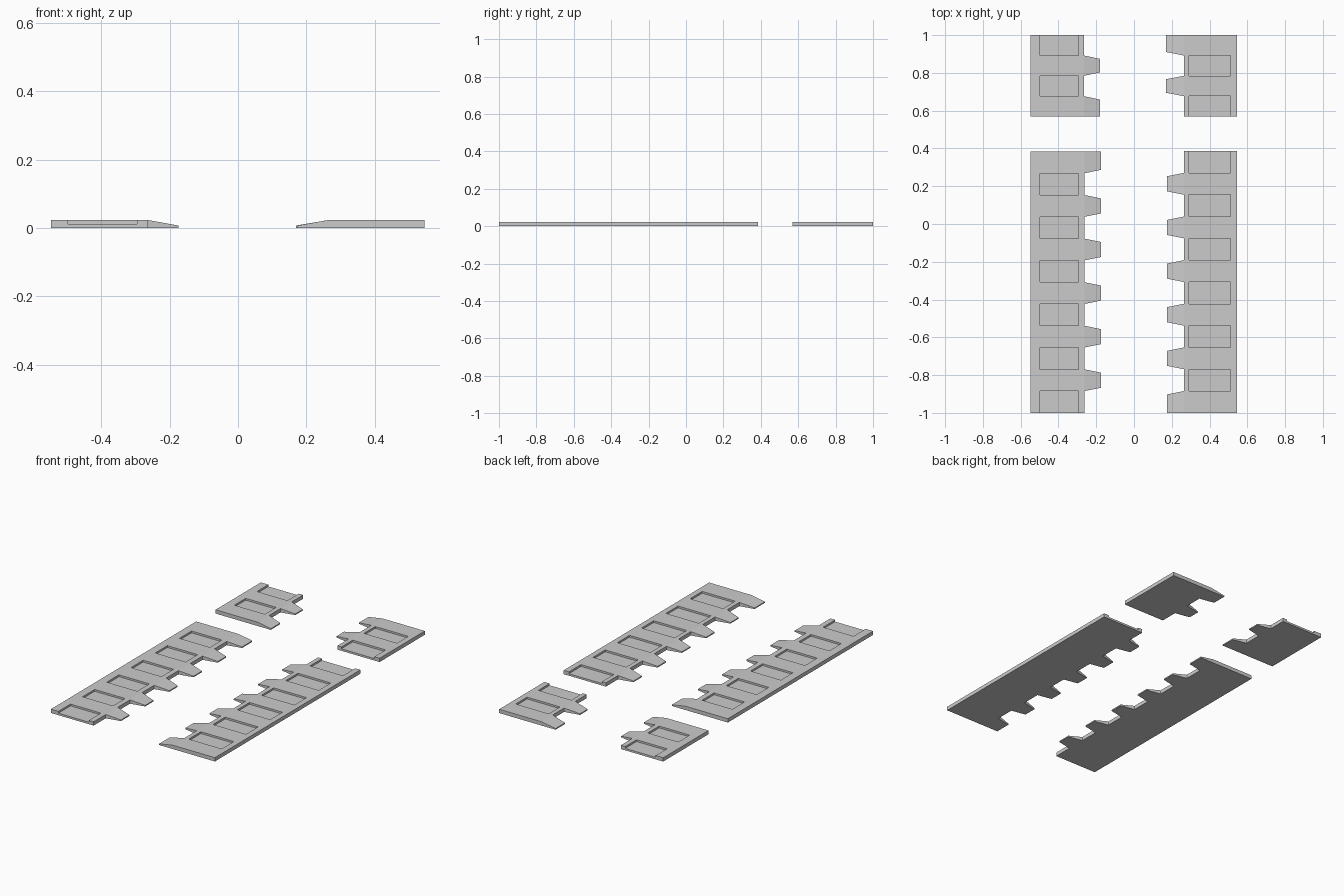
import bpy, bmesh
from mathutils import Matrix

if "Cube" in bpy.data.objects:
    bpy.data.objects.remove(bpy.data.objects["Cube"])

TOP, TIP_Z, FLOOR, TAPER = 0.023, 0.007, 0.012, 0.018


def link(name, bm):
    bmesh.ops.recalc_face_normals(bm, faces=bm.faces)
    me = bpy.data.meshes.new(name)
    bm.to_mesh(me)
    bm.free()
    ob = bpy.data.objects.new(name, me)
    bpy.context.collection.objects.link(ob)
    return ob


def plate(name, y0, y1, cells, first_tooth, outer, root, tip, pocket):
    """Plate split into equal cells along y, alternating teeth and pockets."""
    ys = [y0 + (y1 - y0) * i / cells for i in range(cells + 1)]
    ys = [round(y, 5) for y in ys]

    # flat outline: body face plus tapered teeth sharing its edge
    bm = bmesh.new()
    edge = [bm.verts.new((root, y, 0)) for y in ys]
    a, b = bm.verts.new((outer, y1, 0)), bm.verts.new((outer, y0, 0))
    bm.faces.new(edge + [a, b])
    for i in range(first_tooth, cells, 2):
        lo = ys[i] + (TAPER if i > 0 else 0)
        hi = ys[i + 1] - (TAPER if i < cells - 1 else 0)
        t0, t1 = bm.verts.new((tip, lo, 0)), bm.verts.new((tip, hi, 0))
        bm.faces.new((edge[i], t0, t1, edge[i + 1]))

    # raise the top, with the teeth sloping down to their tips
    res = bmesh.ops.extrude_face_region(bm, geom=bm.faces[:], use_keep_orig=True)
    for v in res["geom"]:
        if isinstance(v, bmesh.types.BMVert):
            v.co.z = TIP_Z if abs(v.co.x - tip) < 1e-4 else TOP
    ob = link(name, bm)

    # shallow pockets, open where they meet a plate end
    bm = bmesh.new()
    px0, px1 = pocket
    for i in range(1 - first_tooth, cells, 2):
        lo = ys[i] - (0.05 if i == 0 else 0)
        hi = ys[i + 1] + (0.05 if i == cells - 1 else 0)
        m = Matrix.Translation(((px0 + px1) / 2, (lo + hi) / 2, FLOOR + 0.05))
        m = m @ Matrix.Diagonal((px1 - px0, hi - lo, 0.1, 1))
        bmesh.ops.create_cube(bm, size=1, matrix=m)
    cutter = link(name + "_cutter", bm)
    cutter.hide_render = True
    mod = ob.modifiers.new("pockets", "BOOLEAN")
    mod.operation, mod.solver, mod.object = "DIFFERENCE", "EXACT", cutter
    bpy.context.view_layer.objects.active = ob
    bpy.ops.object.modifier_apply(modifier=mod.name)
    bpy.data.objects.remove(cutter)


# left plates, teeth facing +x
left_pocket, right_pocket = (-0.498, -0.295), (0.291, 0.511)
plate("left_front_plate", -1, 0.384, 12, 1, -0.548, -0.263, -0.174, left_pocket)
plate("left_back_plate", 0.569, 1, 4, 0, -0.548, -0.266, -0.18, left_pocket)

# right plates, teeth facing -x
plate("right_front_plate", -1, 0.386, 12, 0, 0.546, 0.264, 0.174, right_pocket)
plate("right_back_plate", 0.569, 1, 4, 1, 0.546, 0.264, 0.17, right_pocket)
